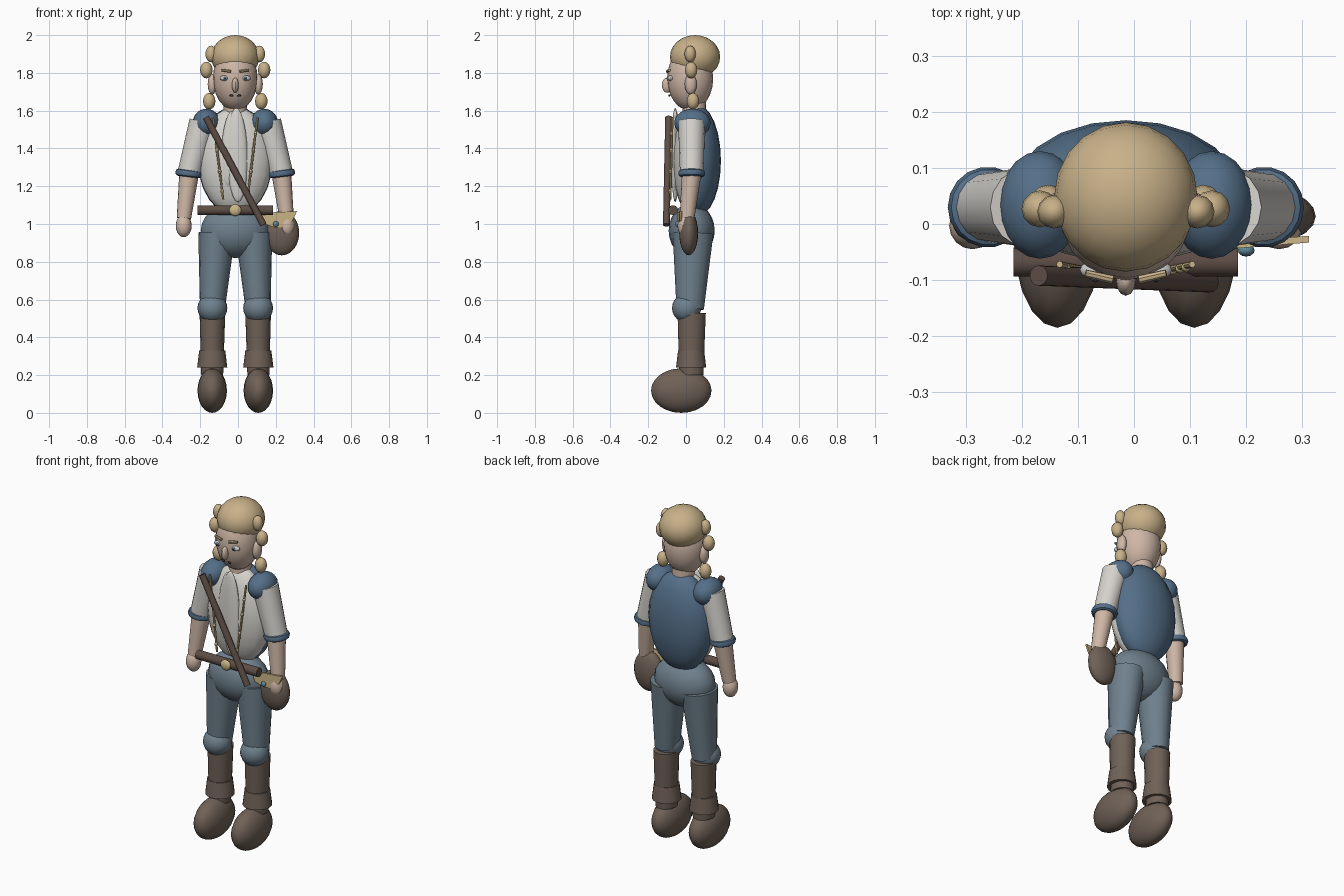
import bpy, bmesh, math
from mathutils import Vector, Matrix

if "Cube" in bpy.data.objects:
    bpy.data.objects.remove(bpy.data.objects["Cube"])

C = -0.0145  # x of the body's mirror plane
COL = dict(hair=(.58, .44, .25), skin=(.62, .47, .38), shirt=(.68, .66, .62),
           blue=(.09, .16, .25), trousers=(.16, .22, .27), brown=(.16, .12, .095),
           strap=(.11, .075, .06), gold=(.6, .47, .24), white=(.8, .8, .78),
           iris=(.12, .25, .32), dark=(.05, .04, .04))
MATS = {}


def finish(bm, name, colour, matrix):
    if colour not in MATS:
        MATS[colour] = bpy.data.materials.new(colour)
        MATS[colour].diffuse_color = (*COL[colour], 1)
    bm.transform(matrix)
    bmesh.ops.recalc_face_normals(bm, faces=bm.faces)
    me = bpy.data.meshes.new(name)
    bm.to_mesh(me)
    bm.free()
    me.materials.append(MATS[colour])
    ob = bpy.data.objects.new(name, me)
    bpy.context.collection.objects.link(ob)
    bpy.ops.object.select_all(action='DESELECT')
    ob.select_set(True)
    bpy.context.view_layer.objects.active = ob
    bpy.ops.object.shade_smooth_by_angle(angle=math.radians(40))
    return ob


def ball(name, loc, r, colour, tilt=0, seg=20, rings=12):
    """Ellipsoid, tilted about the y axis."""
    bm = bmesh.new()
    bmesh.ops.create_uvsphere(bm, u_segments=seg, v_segments=rings, radius=1)
    m = Matrix.Translation(loc) @ Matrix.Rotation(tilt, 4, 'Y') @ Matrix.Diagonal((*r, 1))
    return finish(bm, name, colour, m)


def tube(name, a, b, ra, rb, colour, deep=1, seg=16):
    """Tapered cylinder from a to b, stretched in depth by deep."""
    a, b = Vector(a), Vector(b)
    d = b - a
    bm = bmesh.new()
    bmesh.ops.create_cone(bm, cap_ends=True, segments=seg, radius1=ra, radius2=rb, depth=d.length)
    q = Vector((0, 0, 1)).rotation_difference(d)
    if d.z < 0:  # keep near-vertical tubes free of twist
        q = Vector((0, 0, -1)).rotation_difference(d) @ Matrix.Rotation(math.pi, 3, 'X').to_quaternion()
    m = Matrix.Translation((a + b) / 2) @ q.to_matrix().to_4x4() @ Matrix.Diagonal((1, deep, 1, 1))
    return finish(bm, name, colour, m)


def ring(name, loc, R, r, colour, tilt, seg=18, sides=8):
    bm = bmesh.new()
    rows = []
    for i in range(seg):
        t = 2 * math.pi * i / seg
        rows.append([bm.verts.new(((R + r * math.cos(u)) * math.cos(t),
                                   (R + r * math.cos(u)) * math.sin(t), r * 1.2 * math.sin(u)))
                     for u in (2 * math.pi * j / sides for j in range(sides))])
    for i in range(seg):
        for j in range(sides):
            n, k = (i + 1) % seg, (j + 1) % sides
            bm.faces.new((rows[i][j], rows[n][j], rows[n][k], rows[i][k]))
    return finish(bm, name, colour, Matrix.Translation(loc) @ Matrix.Rotation(tilt, 4, 'Y'))


# Head, hair and neck
ball("head", (C, .022, 1.77), (.118, .122, .17), 'skin')
ball("hair_cap", (C, .048, 1.885), (.128, .133, .115), 'hair')
tube("neck", (C, .045, 1.52), (C, .045, 1.68), .065, .06, 'skin')
ball("nose", (C, -.1, 1.735), (.018, .028, .04), 'skin', seg=12, rings=8)

# Torso
ball("shirt", (C, .03, 1.335), (.195, .1, .285), 'shirt')
ball("waistcoat_back", (C, .067, 1.335), (.197, .118, .29), 'blue')
ball("neck_frill_a", (C + .01, -.057, 1.365), (.055, .022, .25), 'shirt', -.02)
ball("neck_frill_b", (C - .028, -.052, 1.40), (.045, .02, .2), 'shirt', .06)
ball("hips", (C, .03, .965), (.183, .122, .145), 'trousers')

# Belt, buckle and shoulder strap
tube("belt", (C - .2, -.068, 1.073), (C + .2, -.068, 1.073), .026, .026, 'strap')
ball("belt_buckle", (C, -.094, 1.073), (.033, .016, .031), 'gold', seg=14, rings=8)
tube("shoulder_strap", (-.17, -.092, 1.565), (.135, -.104, .995), .018, .018, 'strap')

for s, side in ((-1, "right"), (1, "left")):
    def P(x, y, z):
        return (C + s * x, y, z)

    # Face details
    ball(side + "_eye", P(.058, -.082, 1.772), (.024, .016, .014), 'white', seg=12, rings=8)
    ball(side + "_iris", P(.054, -.096, 1.772), (.010, .006, .010), 'iris', seg=10, rings=6)
    ball(side + "_pupil", P(.054, -.101, 1.772), (.005, .003, .005), 'dark', seg=8, rings=6)
    tube(side + "_brow", P(.024, -.099, 1.808), P(.072, -.088, 1.815), .008, .007, 'hair', seg=8)
    ball(side + "_mouth_corner", P(.02, -.088, 1.68), (.01, .006, .006), 'dark', seg=8, rings=6)
    ball(side + "_ear", P(.122, .025, 1.74), (.024, .032, .055), 'skin', seg=12, rings=8)

    # Side locks of hair
    for i, (x, y, z, r) in enumerate(((.128, .022, 1.9, .030), (.153, .027, 1.815, .033),
                                      (.138, .037, 1.65, .033))):
        ball(f"{side}_hair_lock_{i}", P(x, y, z), (r, r, .044), 'hair', seg=12, rings=8)

    # Arms
    ball(side + "_shoulder_cap", P(.153, .034, 1.535), (.073, .096, .075), 'blue')
    tube(side + "_sleeve", P(.172, .03, 1.54), P(.243, .03, 1.272), .072, .062, 'shirt')
    ring(side + "_sleeve_cuff", P(.246, .03, 1.268), .056, .016, 'blue', -s * .12)
    tube(side + "_forearm", P(.243, .03, 1.28), P(.272, .006, 1.03), .053, .038, 'skin')
    ball(side + "_hand", P(.273, -.003, .99), (.042, .042, .06), 'skin', seg=16, rings=10)

    # Braided lapel trim
    tube(side + "_lapel_trim", P(.118, -.072, 1.565), P(.064, -.083, 1.13), .006, .006, 'gold', seg=8)
    for k, t in enumerate((.2, .4, .66, .9)):
        ball(f"{side}_trim_bead_{k}", P(.118 - .054 * t, -.075 - .011 * t, 1.565 - .435 * t),
             (.009, .009, .012), 'gold', seg=8, rings=6)

    # Legs and boots
    tube(side + "_thigh", P(.098, .037, .95), P(.121, .022, .55), .098, .066, 'trousers', 1.1)
    ball(side + "_knee", P(.121, .003, .555), (.079, .077, .077), 'trousers')
    tube(side + "_boot_shaft", P(.121, .03, .53), P(.122, .028, .2), .068, .058, 'brown', 1.1)
    tube(side + "_boot_cuff", P(.122, .027, .33), P(.122, .027, .24), .069, .08, 'brown')
    ball(side + "_foot", P(.122, -.025, .118), (.078, .16, .118), 'brown')

# Hip pouch with pointed flap and gem
ball("pouch", (.232, .014, .952), (.092, .05, .118), 'brown')
bm = bmesh.new()
outline = [(.125, 1.055), (.19, 1.062), (.312, 1.068), (.29, 1.02), (.255, .985), (.2, .98), (.14, 1.0)]
f = bm.faces.new([bm.verts.new((x, -.048 + .08 * (x - .125), z)) for x, z in outline])
ext = bmesh.ops.extrude_face_region(bm, geom=[f])
bmesh.ops.translate(bm, vec=(0, .012, 0), verts=[v for v in ext['geom'] if isinstance(v, bmesh.types.BMVert)])
finish(bm, "pouch_flap", 'gold', Matrix())
ball("pouch_gem", (.2, -.047, 1.0), (.015, .011, .015), 'iris', seg=12, rings=8)

for m in bpy.data.materials:
    if m.users and not m.is_grease_pencil:
        m.use_nodes = True
        m.node_tree.nodes["Principled BSDF"].inputs["Base Color"].default_value = m.diffuse_color
